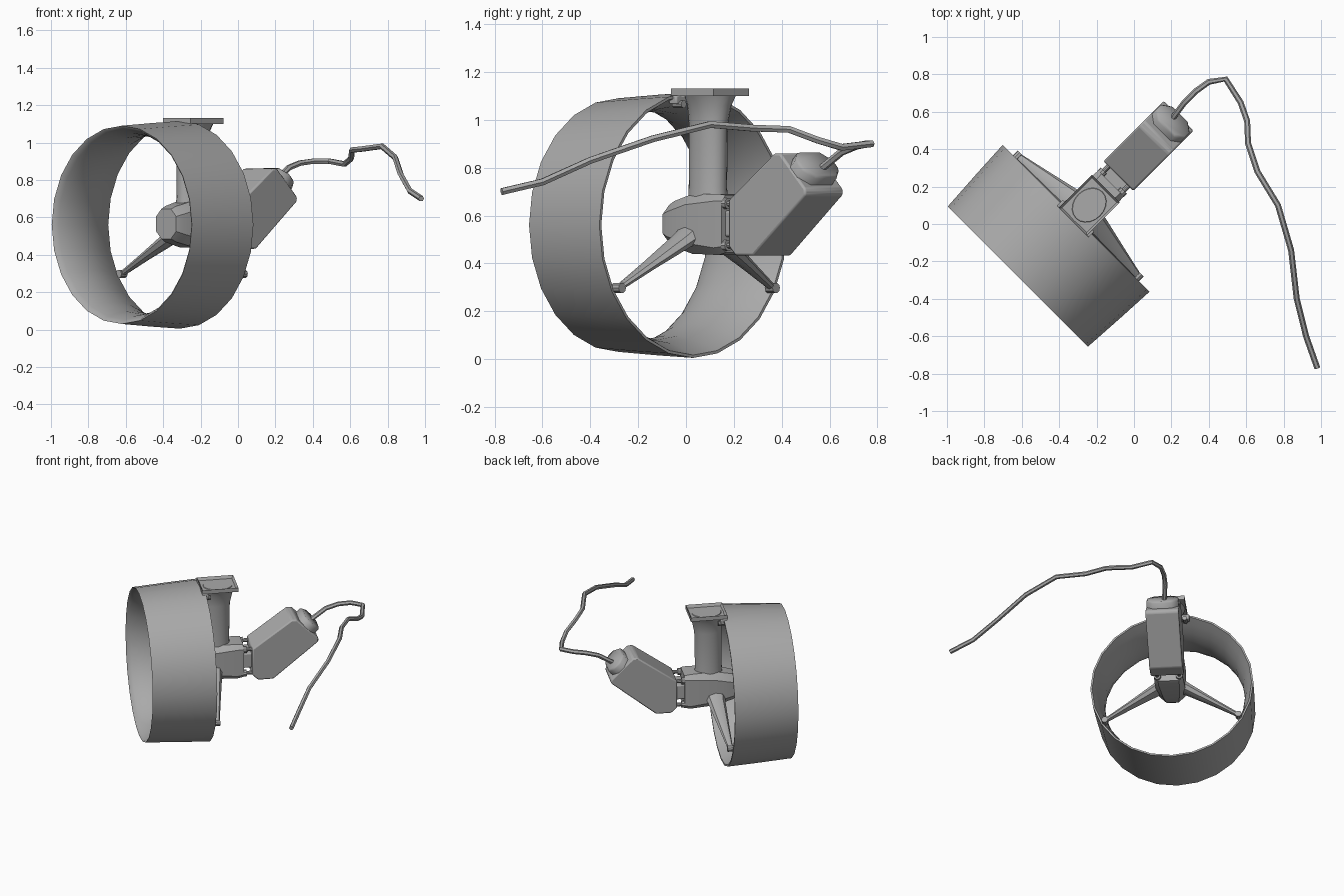
import bpy, bmesh
from math import sin, cos, pi
from mathutils import Matrix, Vector

old = bpy.data.objects.get("Cube")
if old:
    bpy.data.objects.remove(old, do_unlink=True)

grey = bpy.data.materials.new("mid grey")
grey.use_nodes = True
tone = (0.4, 0.4, 0.4, 1)
grey.diffuse_color = tone
grey.node_tree.nodes["Principled BSDF"].inputs["Base Color"].default_value = tone

# Thruster frame: local x across, local y along the duct axis to the rear
FRAME = Matrix.Translation((-0.31, 0.03, 0)) @ Matrix.Rotation(-pi / 4, 4, 'Z')
MID = 0.56


def finish(name, bm, frame=FRAME, smooth=30, bevel=0):
    bmesh.ops.recalc_face_normals(bm, faces=bm.faces)
    me = bpy.data.meshes.new(name)
    bm.to_mesh(me)
    bm.free()
    ob = bpy.data.objects.new(name, me)
    bpy.context.collection.objects.link(ob)
    ob.matrix_world = frame
    me.materials.append(grey)
    if bevel:
        mod = ob.modifiers.new("soft edges", 'BEVEL')
        mod.width, mod.segments = bevel, 2
    bpy.ops.object.select_all(action='DESELECT')
    ob.select_set(True)
    bpy.context.view_layer.objects.active = ob
    bpy.ops.object.shade_smooth_by_angle(angle=smooth * pi / 180)
    return ob


def loft(name, rings, closed=False, **kw):
    """Skin a list of point loops, capping the ends or joining them up."""
    bm = bmesh.new()
    vs = [[bm.verts.new(p) for p in r] for r in rings]
    n = len(vs[0])
    pairs = list(zip(vs, vs[1:])) + ([(vs[-1], vs[0])] if closed else [])
    for a, b in pairs:
        for i in range(n):
            j = (i + 1) % n
            bm.faces.new((a[i], a[j], b[j], b[i]))
    if not closed:
        bm.faces.new(vs[0])
        bm.faces.new(vs[-1])
    return finish(name, bm, **kw)


def box(name, lo, hi, **kw):
    rings = [[(lo[0], lo[1], z), (hi[0], lo[1], z), (hi[0], hi[1], z), (lo[0], hi[1], z)]
             for z in (lo[2], hi[2])]
    return loft(name, rings, **kw)


def circle_y(t, r, n=24, c=(0, MID)):
    return [(c[0] + r * cos(2 * pi * i / n), t, c[1] + r * sin(2 * pi * i / n)) for i in range(n)]


def ellipse_z(z, a, b, t, n=20):
    return [(a * cos(2 * pi * i / n), t + b * sin(2 * pi * i / n), z) for i in range(n)]


def octagon(t, w, z0, z1, c):
    return [(-w + c, t, z0), (w - c, t, z0), (w, t, z0 + c), (w, t, z1 - c),
            (w - c, t, z1), (c - w, t, z1), (-w, t, z1 - c), (-w, t, z0 + c)]


def rod(name, x, z, t0, t1, r, n=10):
    return loft(name, [circle_y(t, r, n, (x, z)) for t in (t0, t1)])


# Duct: nozzle ring, thin at both lips and narrowing to a throat inside
wall = [(-0.44, 0.53), (-0.2, 0.545), (0, 0.555), (0, 0.543), (-0.06, 0.518), (-0.13, 0.494),
        (-0.21, 0.479), (-0.29, 0.478), (-0.36, 0.49), (-0.41, 0.508), (-0.435, 0.522)]
loft("duct_ring", [circle_y(t, r) for t, r in wall], closed=True, smooth=45)

# Hub: rounded nose growing into the squared gearbox
loft("hub", [octagon(-0.105, 0.076, 0.485, 0.645, 0.04), octagon(-0.07, 0.088, 0.468, 0.66, 0.045),
             octagon(0.05, 0.1, 0.44, 0.69, 0.045), octagon(0.22, 0.1, 0.435, 0.69, 0.03),
             octagon(0.265, 0.097, 0.445, 0.685, 0.025)], smooth=35)

# Coupling between gearbox and motor, with corner bolts
box("coupling", (-0.075, 0.25, 0.51), (0.075, 0.36, 0.62), bevel=0.01)
for side, sx in (("left", -1), ("right", 1)):
    for level, z in (("lower", 0.475), ("upper", 0.65)):
        rod(f"{side}_{level}_bolt", sx * 0.075, z, 0.22, 0.36, 0.013)
        rod(f"{side}_{level}_bolt_head", sx * 0.075, z, 0.262, 0.285, 0.024)

# Pillar up to the mounting plate
loft("pillar", [ellipse_z(0.65, 0.07, 0.096, 0.087), ellipse_z(0.72, 0.066, 0.092, 0.087),
                ellipse_z(0.98, 0.066, 0.094, 0.09), ellipse_z(1.06, 0.076, 0.106, 0.096),
                ellipse_z(1.105, 0.1, 0.118, 0.1)], smooth=40)

# Mounting plate with a sunken top
bm = bmesh.new()
bmesh.ops.create_cube(bm, size=1, matrix=Matrix.Translation((0, 0.1, 1.115))
                      @ Matrix.Diagonal((0.21, 0.25, 0.03, 1)))
bm.faces.ensure_lookup_table()
top = max(bm.faces, key=lambda f: f.calc_center_median().z)
bmesh.ops.inset_individual(bm, faces=[top], thickness=0.016)
bmesh.ops.translate(bm, verts=top.verts, vec=(0, 0, -0.02))
finish("mounting_plate", bm)
loft("plate_dish", [ellipse_z(1.105, 0.085, 0.104, 0.1), ellipse_z(1.114, 0.08, 0.098, 0.1)])

# Top clamp that holds the duct rim
box("rim_clamp", (-0.12, -0.025, 1.065), (0.12, 0.02, 1.102), bevel=0.006)
for side, sx in (("left", -1), ("right", 1)):
    rod(f"{side}_clamp_bolt", sx * 0.09, 1.065, -0.02, 0.035, 0.016)

# Lower struts: tapered arms from hub to duct rim
for side, sx in (("left", -1), ("right", 1)):
    out = Vector((sx * cos(pi / 6), 0, -0.5))
    up = Vector((sx * 0.5, 0, cos(pi / 6)))
    centre = Vector((0, 0, MID))
    rings = []
    for d, t, half_t, half_h in ((0.03, 0.055, 0.075, 0.05), (0.14, 0.05, 0.06, 0.036),
                                 (0.34, 0.032, 0.038, 0.022), (0.53, 0.015, 0.018, 0.014)):
        base = centre + out * d + Vector((0, t, 0))
        rings.append([base + up * half_h * sin(k * pi / 4) + Vector((0, half_t * cos(k * pi / 4), 0))
                      for k in range(8)])
    loft(f"{side}_strut", rings, smooth=40)
    foot = centre + out * 0.525
    rod(f"{side}_strut_foot", foot.x, foot.z, -0.01, 0.036, 0.022)

# Motor: bent body sweeping upward to the rear
side_view = [(0.32, 0.47), (0.36, 0.432), (0.465, 0.432), (0.775, 0.685), (0.775, 0.71),
             (0.625, 0.86), (0.59, 0.86), (0.32, 0.665)]
loft("motor_body", [[(x, t, z) for t, z in side_view] for x in (-0.113, 0.113)], bevel=0.009)

# End cap with clipped corners, square to the motor's sloped end
tilt = FRAME @ Matrix.Translation((0, 0.695, 0.772)) @ Matrix.Rotation(pi / 4, 4, 'X')
loft("motor_cap", [octagon(t, w, -h, h, 0.045) for t, w, h in
                   ((-0.03, 0.108, 0.075), (0.05, 0.108, 0.075), (0.062, 0.1, 0.067))],
     frame=tilt, smooth=50)

# Cable: bent tube trailing from the cap
path = [(0.21, 0.57, 0.8), (0.27, 0.65, 0.865), (0.33, 0.71, 0.89), (0.4, 0.76, 0.9),
        (0.49, 0.775, 0.9), (0.57, 0.65, 0.885), (0.605, 0.55, 0.915), (0.61, 0.43, 0.96),
        (0.66, 0.28, 0.965), (0.77, 0.1, 0.98), (0.84, -0.14, 0.92), (0.87, -0.4, 0.83),
        (0.92, -0.6, 0.74), (0.98, -0.77, 0.7)]
pts = [Vector(p) for p in path]
rings = []
for i, p in enumerate(pts):
    ahead = (pts[min(i + 1, len(pts) - 1)] - pts[max(i - 1, 0)]).normalized()
    a = ahead.cross(Vector((0, 0, 1))).normalized()
    b = a.cross(ahead)
    rings.append([p + 0.016 * (a * cos(k * pi / 3) + b * sin(k * pi / 3)) for k in range(6)])
loft("cable", rings, frame=Matrix.Identity(4), smooth=50)
